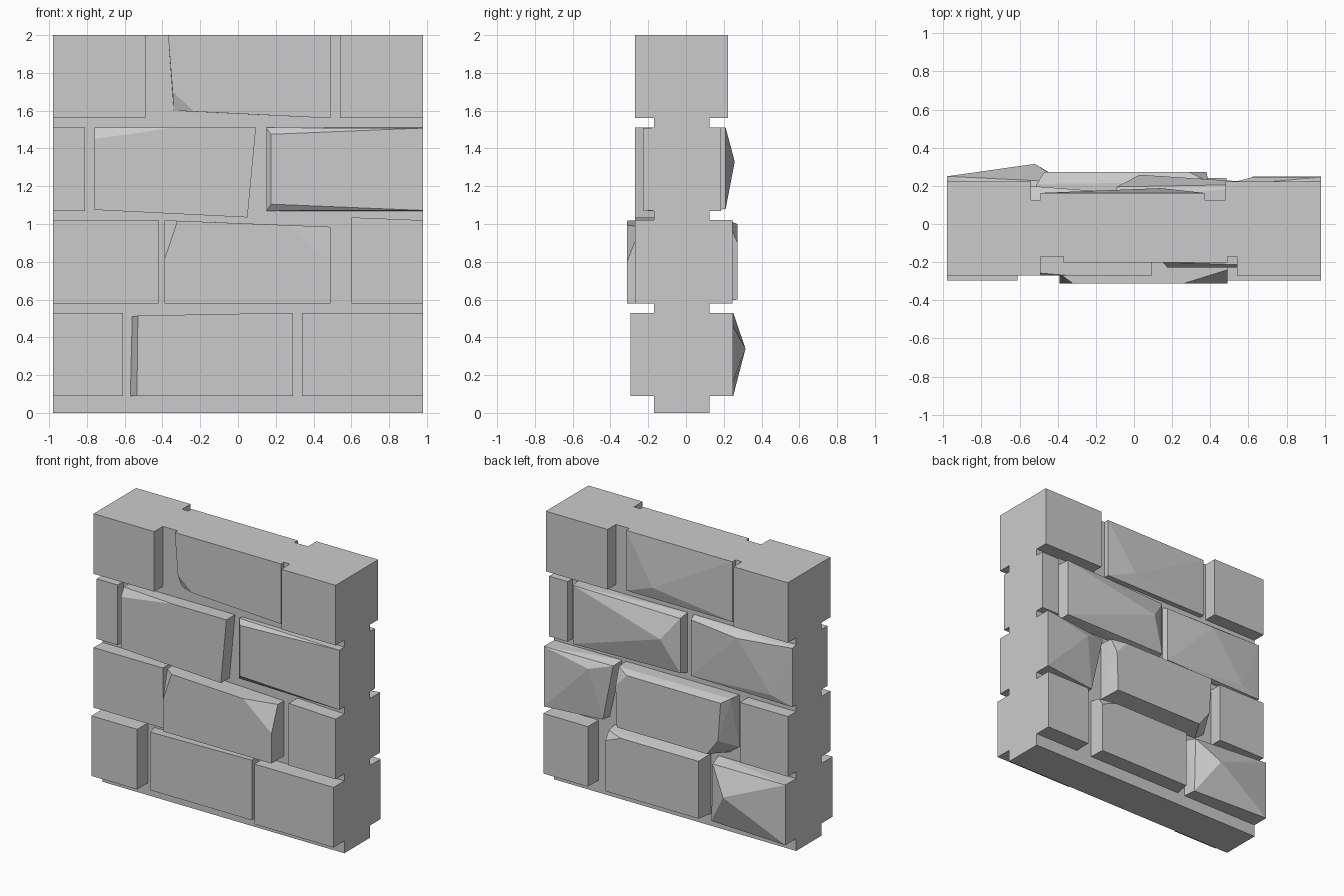
import bpy, bmesh

if "Cube" in bpy.data.objects:
    bpy.data.objects.remove(bpy.data.objects["Cube"])

ROWS = [(0.09, 0.53), (0.58, 1.02), (1.07, 1.51), (1.56, 2.0)]
FRONT, BACK = -0.17, 0.125      # mortar surfaces
END = 0.98


def hull(name, points):
    """Flat-faced solid wrapped around a handful of points."""
    bm = bmesh.new()
    for p in points:
        bm.verts.new(p)
    res = bmesh.ops.convex_hull(bm, input=bm.verts)
    junk = [v for v in set(res["geom_interior"] + res["geom_unused"])
            if isinstance(v, bmesh.types.BMVert)]
    bmesh.ops.delete(bm, geom=junk, context='VERTS')
    bmesh.ops.dissolve_limit(bm, angle_limit=0.01, verts=bm.verts, edges=bm.edges)
    bmesh.ops.recalc_face_normals(bm, faces=bm.faces)
    me = bpy.data.meshes.new(name)
    bm.to_mesh(me)
    bm.free()
    ob = bpy.data.objects.new(name, me)
    bpy.context.collection.objects.link(ob)
    return ob


def rect(x0, x1, row):
    z0, z1 = ROWS[row]
    return [(x0, z0), (x1, z0), (x1, z1), (x0, z1)]


def brick(name, base, outline, face):
    """Outline (x, z) on the mortar, face points (x, y, z) in front of it."""
    hull(name, [(x, base, z) for x, z in outline] + face)


def flat(outline, y):
    return [(x, y, z) for x, z in outline]


# mortar core
hull("mortar_core", [(x, y, z) for x in (-END, END) for y in (FRONT, BACK) for z in (0, 2)])

# plain bricks: row, x0, x1, outer y
plain_front = [(0, -END, -0.61, -0.295), (0, 0.34, END, -0.295), (1, -END, -0.42, -0.27),
               (2, -END, -0.81, -0.235), (3, -END, -0.49, -0.27), (3, 0.54, END, -0.27)]
plain_back = [(0, 0.62, END, 0.25), (1, -END, -0.59, 0.22), (2, 0.83, END, 0.185),
              (3, -END, -0.54, 0.222), (3, 0.48, END, 0.222)]
for side, base, table in (("front", FRONT, plain_front), ("back", BACK, plain_back)):
    for i, (row, x0, x1, y) in enumerate(table):
        o = rect(x0, x1, row)
        brick(f"{side}_plain_brick_{i}", base, o, flat(o, y))

# front, row 1: bevelled left end
o = [(-0.57, 0.09), (0.29, 0.09), (0.29, 0.53), (-0.56, 0.51)]
brick("front_bottom_middle_brick", FRONT, o,
      flat([(-0.535, 0.09), (0.29, 0.09), (0.29, 0.53), (-0.53, 0.515)], -0.255))

# front, row 2: two chipped corners, and a slanted top brick
o = [(-0.39, 0.58), (0.49, 0.58), (0.49, 0.985), (-0.39, 1.02)]
brick("front_chipped_brick", FRONT, o,
      flat(o[:2] + [(0.49, 0.80), (0.26, 0.994), (-0.32, 1.017), (-0.39, 0.81)], -0.312)
      + [(0.49, -0.24, 0.985), (-0.39, -0.26, 1.02)])
o = [(0.60, 0.58), (END, 0.58), (END, 1.02), (0.60, 1.035)]
brick("front_slanted_brick", FRONT, o, flat(o, -0.27))

# front, row 3: leaning brick with a chipped corner, and a bevelled brick
o = [(-0.76, 1.075), (0.05, 1.035), (0.095, 1.51), (-0.76, 1.51)]
brick("front_leaning_brick", FRONT, o,
      flat(o[:3] + [(-0.34, 1.51), (-0.76, 1.45)], -0.27) + [(-0.76, -0.235, 1.51)])
o = rect(0.15, END, 2)
brick("front_bevelled_brick", FRONT, o,
      flat([(0.15, 1.07), (0.15, 1.51)], -0.2)
      + flat([(0.175, 1.105), (END, 1.072), (END, 1.508), (0.175, 1.475)], -0.228))

# front, row 4: recessed brick with a chipped lower corner
o = [(-0.34, 1.60), (0.49, 1.56), (0.49, 2.0), (-0.37, 2.0)]
brick("front_top_middle_brick", FRONT, o,
      flat([(-0.23, 1.595), (0.49, 1.56), (0.49, 2.0), (-0.37, 2.0), (-0.346, 1.70)], -0.203))

# back, row 1: pointed brick and a bevelled brick
o = rect(-END, -0.35, 0)
brick("back_pointed_brick", BACK, o,
      flat([o[0], o[3]], 0.25) + flat([(-0.36, 0.09), (-0.37, 0.51)], 0.22)
      + [(-0.52, 0.315, 0.34)])
o = rect(-0.29, 0.49, 0)
brick("back_bottom_middle_brick", BACK, o,
      flat([(-0.27, 0.09), (0.485, 0.09), (0.485, 0.46), (0.36, 0.51), (-0.27, 0.51)], 0.24)
      + [(0.485, 0.20, 0.52)])

# back, row 2: proud chamfered brick and a slanted brick
o = [(-0.52, 0.64), (-0.44, 0.58), (0.40, 0.58), (0.40, 1.02), (-0.52, 1.02)]
brick("back_chamfered_brick", BACK, o,
      flat([(-0.36, 0.60), (0.37, 0.60), (0.38, 0.90), (0.29, 1.0), (-0.47, 1.0), (-0.45, 0.72)], 0.272)
      + [(0.39, 0.22, 1.02), (-0.51, 0.21, 1.02)])
o = [(0.53, 0.58), (END, 0.58), (END, 1.02), (0.43, 1.02)]
brick("back_slanted_brick", BACK, o,
      flat([(END, 0.58), (END, 1.02)], 0.245) + [(0.54, 0.19, 0.58), (0.45, 0.20, 1.0), (0.62, 0.245, 0.95)])

# back, row 3: two faceted bricks
o = rect(-0.10, 0.78, 2)
brick("back_faceted_brick", BACK, o,
      flat([(0.77, 1.08), (0.75, 1.47), (0.77, 1.51)], 0.21)
      + flat([(-0.09, 1.09), (-0.09, 1.49)], 0.195) + [(0.03, 0.258, 1.33)])
o = rect(-END, -0.15, 2)
brick("back_ridged_brick", BACK, o,
      flat([(-END, 1.07), (-END, 1.50), (-0.16, 1.08), (-0.16, 1.49)], 0.17)
      + [(-0.55, 0.20, 1.47), (-0.82, 0.185, 1.12)])

# back, row 4: recessed faceted brick
o = rect(-0.49, 0.37, 3)
brick("back_top_middle_brick", BACK, o, flat(o, 0.163) + [(0.14, 0.188, 1.65)])
